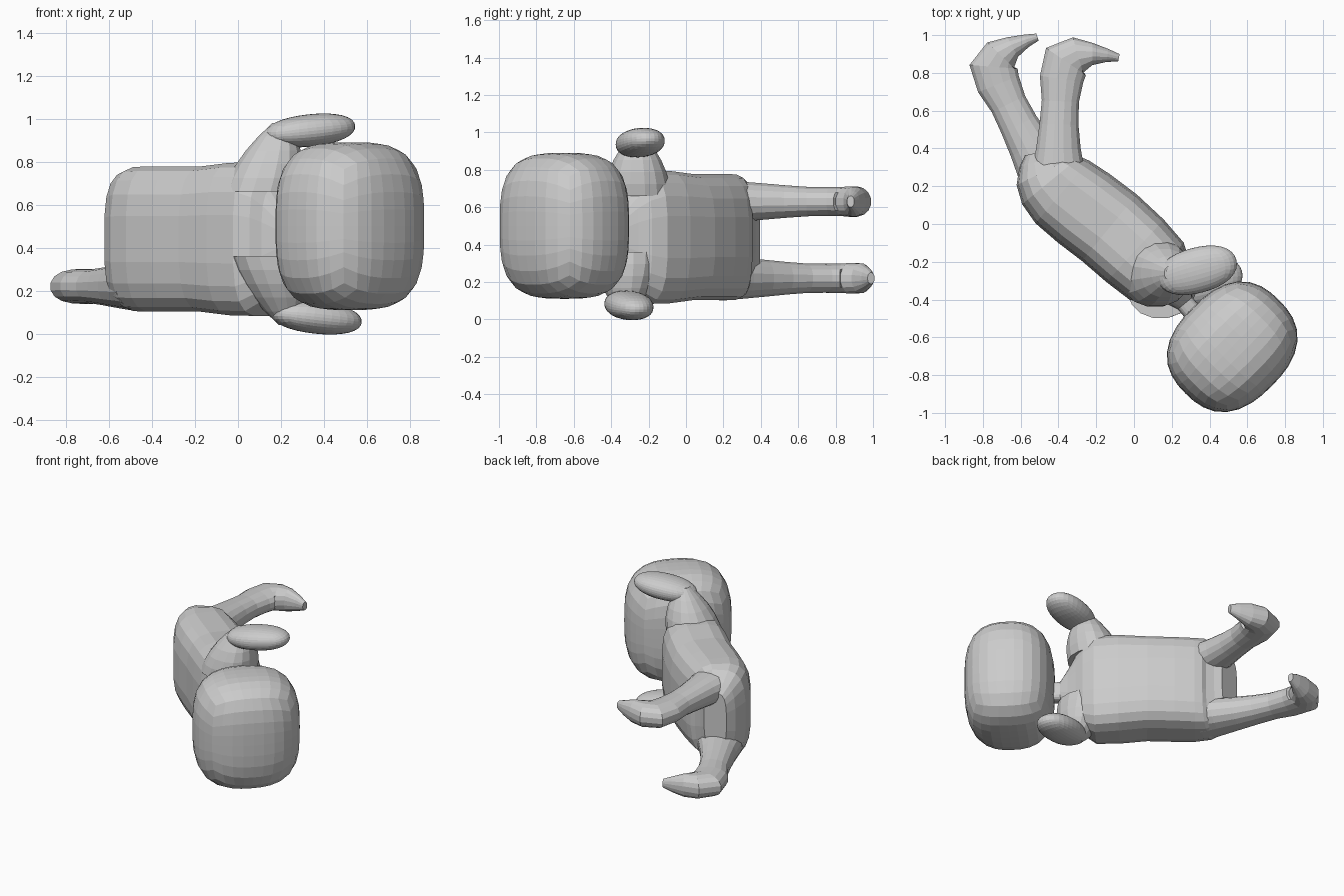
import bpy, bmesh, math
from mathutils import Vector, Matrix

default_cube = bpy.data.objects.get("Cube")
if default_cube:
    bpy.data.objects.remove(default_cube, do_unlink=True)

grey = bpy.data.materials.new("plain grey")
grey.use_nodes = True
grey.diffuse_color = (0.6, 0.6, 0.6, 1)
shader = grey.node_tree.nodes["Principled BSDF"]
shader.inputs["Base Color"].default_value = grey.diffuse_color


def finish(name, bm, place):
    """Put the part in place and turn it into a flat shaded object."""
    bmesh.ops.transform(bm, matrix=place, verts=bm.verts)
    bmesh.ops.recalc_face_normals(bm, faces=bm.faces)
    mesh = bpy.data.meshes.new(name)
    bm.to_mesh(mesh)
    bm.free()
    mesh.materials.append(grey)
    part = bpy.data.objects.new(name, mesh)
    bpy.context.collection.objects.link(part)


def signed_power(value, exponent):
    return math.copysign(abs(value) ** exponent, value)


def loft(name, rings, square=2.2, sides=16, place=Matrix()):
    """Skin rings, each given as a centre and two half axes."""
    bm = bmesh.new()
    loops = []
    for centre, across, up in rings:
        loop = []
        for i in range(sides):
            angle = math.tau * (i + 0.5) / sides
            u = signed_power(math.cos(angle), 2 / square)
            v = signed_power(math.sin(angle), 2 / square)
            loop.append(bm.verts.new(centre + across * u + up * v))
        loops.append(loop)
    for lower, upper in zip(loops, loops[1:]):
        for i in range(sides):
            j = (i + 1) % sides
            bm.faces.new((lower[i], lower[j], upper[j], upper[i]))
    bm.faces.new(loops[0])
    bm.faces.new(loops[-1])
    finish(name, bm, place)


def limb_rings(stations):
    """Rings along a level path of stations: x, y, half width, half height."""
    points = [Vector(station) for station in stations]
    padded = [points[0], *points, points[-1]]
    path = []
    # Add a smooth midpoint between neighbouring stations
    for before, start, end, after in zip(padded, padded[1:], padded[2:], padded[3:]):
        path += [start, (9 * (start + end) - before - after) / 16]
    path.append(points[-1])
    rings = []
    for i, point in enumerate(path):
        ahead = path[min(i + 1, len(path) - 1)]
        behind = path[max(i - 1, 0)]
        along = (ahead - behind).to_2d().normalized()
        across = Vector((-along.y, along.x, 0)) * point.z
        rings.append((Vector((point.x, point.y, 0)), across, Vector((0, 0, point.w))))
    return rings


def rounded_block(name, size, plan_square, side_square, place):
    """A gridded cube swollen into a soft block with the given half sizes."""
    bm = bmesh.new()
    bmesh.ops.create_cube(bm, size=2)
    bmesh.ops.subdivide_edges(bm, edges=bm.edges[:], cuts=7, use_grid_fill=True)
    for vert in bm.verts:
        spread = Vector([math.tan(k * math.pi / 4) for k in vert.co])
        plan = (abs(spread.x) ** plan_square + abs(spread.y) ** plan_square) ** (1 / plan_square)
        reach = (plan ** side_square + abs(spread.z) ** side_square) ** (1 / side_square)
        vert.co = spread / reach * Vector(size).length / Vector(size).length
        vert.co = Vector([a * b for a, b in zip(vert.co, size)])
    finish(name, bm, place)


def turned(degrees, axis='Z'):
    return Matrix.Rotation(math.radians(degrees), 4, axis)


# Head, turned to face the same way as the chest
head_place = Matrix.Translation((0.52, -0.65, 0.5)) @ turned(45)
rounded_block("head", (0.35, 0.295, 0.39), 2.5, 3.2, head_place)

# Torso, from the thin neck to the seat
torso = limb_rings([
    (0.34, -0.5, 0.06, 0.08),
    (0.27, -0.42, 0.05, 0.07),
    (0.2, -0.33, 0.12, 0.25),
    (0.12, -0.25, 0.21, 0.36),
    (-0.13, -0.02, 0.23, 0.34),
    (-0.38, 0.17, 0.22, 0.34),
    (-0.47, 0.28, 0.17, 0.32),
    (-0.5, 0.38, 0.08, 0.2)])
loft("torso", torso, square=3.2, sides=20, place=Matrix.Translation((0, 0, 0.44)))

# Legs: one shape from hip to toe, the right one swung back about the hip
leg = limb_rings([
    (-0.4, 0.15, 0.17, 0.12),
    (-0.4, 0.4, 0.12, 0.1),
    (-0.39, 0.65, 0.1, 0.08),
    (-0.36, 0.86, 0.13, 0.08),
    (-0.22, 0.9, 0.06, 0.08),
    (-0.08, 0.88, 0.02, 0.03)])
hip = Vector((-0.5, 0.13, 0))
swing = Matrix.Translation(hip) @ turned(30) @ Matrix.Translation(-hip)
loft("left_leg", leg, place=Matrix.Translation((0, 0, 0.63)))
loft("right_leg", leg, place=Matrix.Translation((0, 0, 0.22)) @ swing)

# Arms: a flared shoulder carrying a flat mitten, mirrored to the lower side
shoulder = []
for step in range(6):
    t = step / 5
    radius = 0.04 + 0.14 * (1 - t * t)
    centre = Vector((0.11 + 0.09 * t, -0.26, 0.66 + 0.32 * t))
    shoulder.append((centre, Vector((radius, 0, 0)), Vector((0, radius, 0))))
mitten_place = Matrix.Translation((0.335, -0.245, 0.945)) @ turned(15) @ turned(-6, 'Y')
mirrored = Matrix.Translation((0.03, -0.06, 1.02)) @ Matrix.Diagonal((1, 1, -1, 1))
for side, place in (("left", Matrix()), ("right", mirrored)):
    loft(side + "_shoulder", shoulder, place=place)
    rounded_block(side + "_mitten", (0.215, 0.12, 0.075), 2.2, 2.2, place @ mitten_place)
